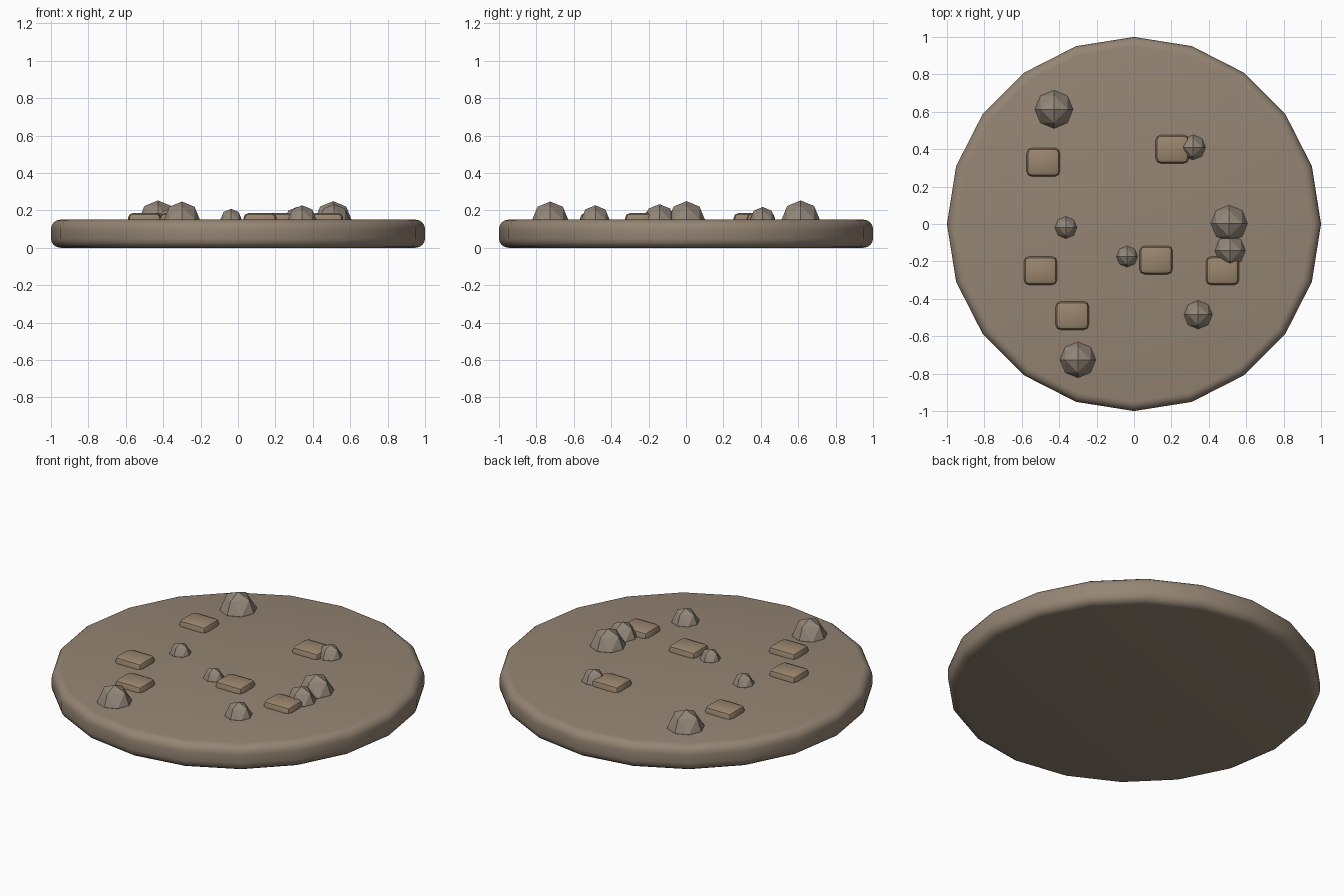
import bpy, bmesh, math
from mathutils import Vector

if "Cube" in bpy.data.objects:
    bpy.data.objects.remove(bpy.data.objects["Cube"])


def material(name, rgb):
    m = bpy.data.materials.new(name)
    m.diffuse_color = (*rgb, 1)
    m.use_nodes = True
    m.node_tree.nodes["Principled BSDF"].inputs["Base Color"].default_value = m.diffuse_color
    return m


def make(name, bm, mat, loc=(0, 0, 0)):
    bmesh.ops.recalc_face_normals(bm, faces=bm.faces)
    me = bpy.data.meshes.new(name)
    bm.to_mesh(me)
    bm.free()
    me.materials.append(mat)
    ob = bpy.data.objects.new(name, me)
    ob.location = loc
    bpy.context.collection.objects.link(ob)
    return ob


def smooth(ob, angle):
    bpy.ops.object.select_all(action='DESELECT')
    ob.select_set(True)
    bpy.context.view_layer.objects.active = ob
    bpy.ops.object.shade_smooth_by_angle(angle=math.radians(angle))


earth = material("earth", (0.30, 0.235, 0.175))
stone = material("stone", (0.29, 0.24, 0.19))
clay = material("clay", (0.32, 0.235, 0.155))

# Round base: 20-sided slab with rounded rims
SIDES, H, R = 20, 0.15, 0.05
profile = [(1 - R + R * math.cos(a), z + R * math.sin(a))
           for z, start in ((R, -90), (H - R, 0))
           for a in (math.radians(start + 22.5 * i) for i in range(5))]
bm = bmesh.new()
rings = [[bm.verts.new((r * math.cos(2 * math.pi * i / SIDES),
                        r * math.sin(2 * math.pi * i / SIDES), z))
          for i in range(SIDES)] for r, z in profile]
for lo, hi in zip(rings, rings[1:]):
    for i in range(SIDES):
        j = (i + 1) % SIDES
        bm.faces.new((lo[i], lo[j], hi[j], hi[i]))
bm.faces.new(rings[0][::-1])
bm.faces.new(rings[-1])
smooth(make("base_disc", bm, earth), 30)


# Pebbles: octahedra subdivided once onto a sphere, half sunk in the base
def pebble(name, x, y, r):
    bm = bmesh.new()
    for sx in (1, -1):
        for sy in (1, -1):
            for sz in (1, -1):
                a, b, c = Vector((sx, 0, 0)), Vector((0, sy, 0)), Vector((0, 0, sz))
                ab, bc, ca = ((p + q).normalized() for p, q in ((a, b), (b, c), (c, a)))
                for tri in ((a, ab, ca), (ab, b, bc), (ca, bc, c), (ab, bc, ca)):
                    bm.faces.new([bm.verts.new(p * r) for p in tri])
    bmesh.ops.remove_doubles(bm, verts=bm.verts, dist=1e-4)
    make(name, bm, stone, (x, y, H + 0.001))


for i, (x, y, r) in enumerate([
        (-0.428, 0.613, 0.102), (0.316, 0.41, 0.067), (-0.364, -0.019, 0.059),
        (-0.037, -0.174, 0.057), (0.509, 0.003, 0.098), (0.514, -0.142, 0.082),
        (0.343, -0.485, 0.076), (-0.30, -0.726, 0.096)]):
    pebble(f"pebble_{i + 1}", x, y, r)

# Flat rounded slabs, half sunk in the base
for i, (x, y) in enumerate([(-0.485, 0.33), (0.205, 0.40), (-0.50, -0.25),
                            (0.118, -0.193), (0.473, -0.25), (-0.33, -0.49)]):
    bm = bmesh.new()
    bmesh.ops.create_cube(bm, size=1)
    bmesh.ops.scale(bm, vec=(0.178, 0.152, 0.072), verts=bm.verts)
    bmesh.ops.bevel(bm, geom=bm.edges[:], offset=0.028, segments=2,
                    profile=0.5, affect='EDGES')
    smooth(make(f"slab_{i + 1}", bm, clay, (x, y, H)), 30)
